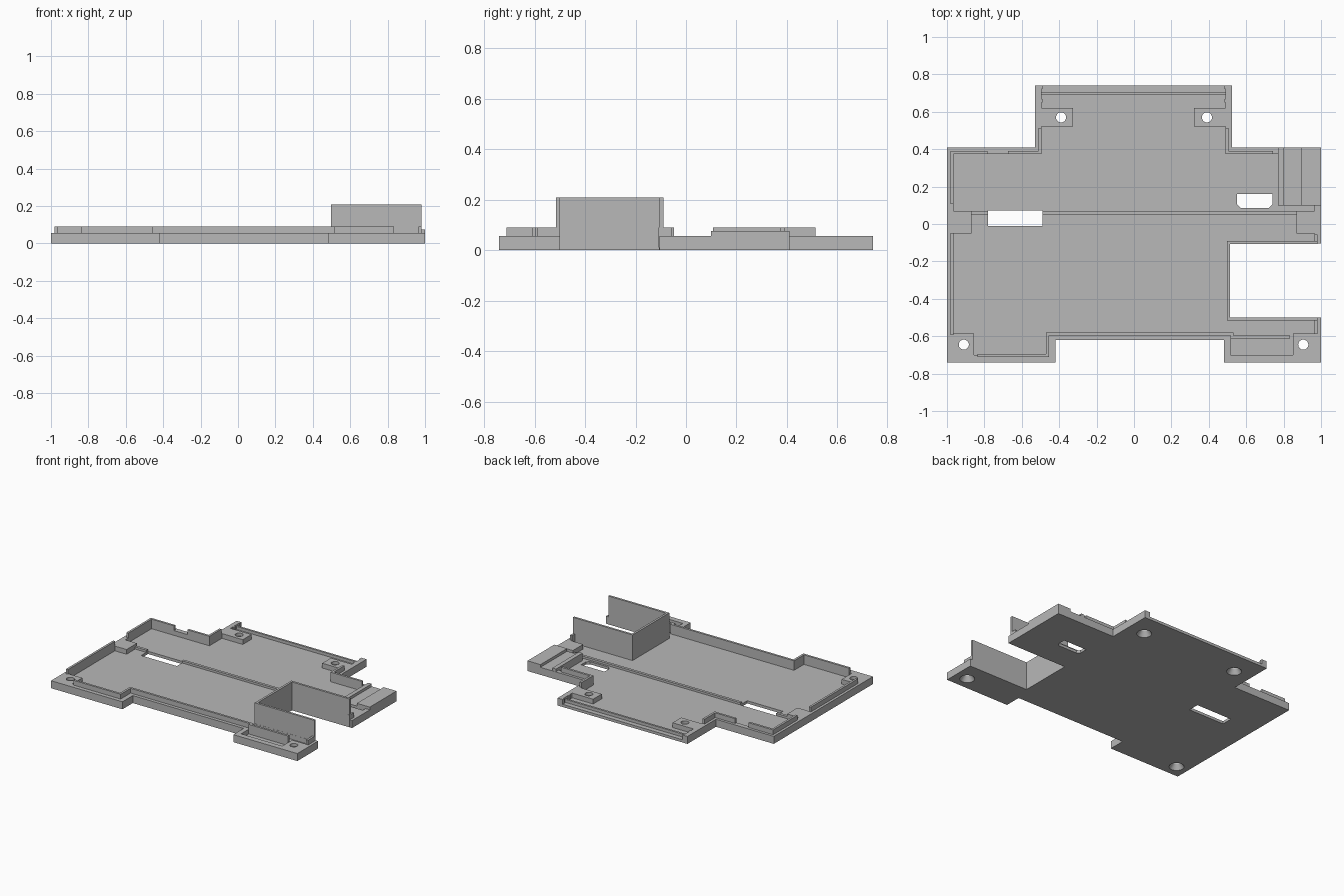
import bpy
import bmesh
import math

cube = bpy.data.objects.get("Cube")
if cube:
    bpy.data.objects.remove(cube, do_unlink=True)

FLOOR, RIM, LIP, TALL = 0.02, 0.055, 0.09, 0.208

grey = bpy.data.materials.new("plain grey")
grey.use_nodes = True
grey.diffuse_color = (0.48, 0.48, 0.48, 1)
grey.node_tree.nodes["Principled BSDF"].inputs["Base Color"].default_value = grey.diffuse_color


def finish(name, bm):
    """Turn a bmesh into a named grey object."""
    bmesh.ops.recalc_face_normals(bm, faces=bm.faces)
    mesh = bpy.data.meshes.new(name)
    bm.to_mesh(mesh)
    bm.free()
    mesh.materials.append(grey)
    obj = bpy.data.objects.new(name, mesh)
    bpy.context.collection.objects.link(obj)
    return obj


def add_prism(bm, points, bottom, top):
    face = bm.faces.new([bm.verts.new((x, y, bottom)) for x, y in points])
    moved = bmesh.ops.extrude_face_region(bm, geom=[face])["geom"]
    for item in moved:
        if isinstance(item, bmesh.types.BMVert):
            item.co.z = top


def rectangle(x0, x1, y0, y1):
    return [(x0, y0), (x1, y0), (x1, y1), (x0, y1)]


def prism(name, points, bottom, top):
    bm = bmesh.new()
    add_prism(bm, points, bottom, top)
    return finish(name, bm)


def box(name, x0, x1, y0, y1, top, bottom=0.01):
    return prism(name, rectangle(x0, x1, y0, y1), bottom, top)


def strip(name, path, width, top, bottom=0.01):
    """Thin upright wall following a right-angled path."""
    bm = bmesh.new()
    half = width / 2
    for (ax, ay), (bx, by) in zip(path, path[1:]):
        add_prism(bm, rectangle(min(ax, bx) - half, max(ax, bx) + half,
                                min(ay, by) - half, max(ay, by) + half), bottom, top)
    return finish(name, bm)


def cut(targets, cutter):
    """Subtract a helper solid from the targets, then drop it."""
    cutter.hide_render = True
    for obj in targets:
        mod = obj.modifiers.new("cut", "BOOLEAN")
        mod.operation = "DIFFERENCE"
        mod.solver = "EXACT"
        mod.object = cutter
        bpy.context.view_layer.objects.active = obj
        bpy.ops.object.modifier_apply(modifier=mod.name)
    bpy.data.objects.remove(cutter, do_unlink=True)


# Tray body: stepped outline with a shallow recess, open at the rear
outline = [(-1, -.74), (-.42, -.74), (-.42, -.62), (.48, -.62), (.48, -.74), (1, -.74),
           (1, -.5), (.513, -.5), (.513, -.105), (1, -.105), (1, .41), (.525, .41),
           (.525, .74), (-.53, .74), (-.53, .41), (-1, .41)]
recess = [(-.965, -.7), (-.455, -.7), (-.455, -.58), (.515, -.58), (.515, -.7), (.965, -.7),
          (.965, -.517), (.497, -.517), (.497, -.09), (.965, -.09), (.965, .375), (.49, .375),
          (.49, .8), (-.495, .8), (-.495, .375), (-.965, .375)]
tray = prism("tray_body", outline, 0, RIM)
cut([tray], prism("recess_cutter", recess, FLOOR, 1))

# Screw bosses
bosses = [box("front_right_boss", -.995, -.855, -.735, -.585, RIM),
          box("front_left_boss", .85, .995, -.735, -.585, RIM),
          box("rear_right_boss", -.525, -.325, .52, .62, RIM),
          box("rear_left_boss", .32, .52, .52, .62, RIM)]

# Low cross ridge and the blocks at its ends
ridge = box("cross_ridge", -.87, .87, .05, .07, .036)
box("right_ridge_block", -.995, -.87, -.05, .07, RIM)
box("left_ridge_block", .87, .995, -.05, .07, RIM)

# Countersunk screw holes
for boss, (x, y) in zip(bosses, [(-.91, -.645), (.905, -.645), (-.39, .57), (.39, .57)]):
    bm = bmesh.new()
    rings = []
    for radius, z in [(.052, -.01), (.05, 0), (.027, .036), (.027, .2)]:
        rings.append([bm.verts.new((x + radius * math.cos(math.tau * i / 32),
                                    y + radius * math.sin(math.tau * i / 32), z))
                      for i in range(32)])
    for low, high in zip(rings, rings[1:]):
        for i in range(32):
            j = (i + 1) % 32
            bm.faces.new((low[i], low[j], high[j], high[i]))
    bm.faces.new(rings[0])
    bm.faces.new(rings[-1])
    cut([tray, boss], finish("screw_cutter", bm))

# Floor slots
cut([tray, ridge], box("long_slot_cutter", -.78, -.49, -.01, .071, 1, -1))
cut([tray], prism("small_slot_cutter",
                  [(.57, .085), (.72, .085), (.74, .105), (.74, .16), (.55, .16), (.55, .105)],
                  -1, 1))

# Raised inner lip in separate runs
lips = {
    "right_front_lip": [(-.973, -.585), (-.973, -.055)],
    "right_rear_lip": [(-.973, .115), (-.973, .383), (-.79, .383)],
    "right_shoulder_lip": [(-.665, .383), (-.503, .383), (-.503, .505)],
    "left_shoulder_lip": [(.498, .505), (.498, .383), (.735, .383)],
    "front_lip": [(-.83, -.703), (-.463, -.703), (-.463, -.588), (.523, -.588),
                  (.523, -.603), (.825, -.603)],
    "left_front_lip": [(.973, -.58), (.973, -.52)],
    "left_middle_lip": [(.973, -.1), (.973, -.065)],
}
for name, path in lips.items():
    strip(name, path, .016, LIP)

# Tall three-sided wall around the side cutout
strip("cutout_wall", [(.973, -.508), (.505, -.508), (.505, -.098), (.973, -.098)],
      .016, TALL, 0)

# Stepped cable block at the rear left corner
box("cable_block_ridge", .77, .8, .1, .408, .075)
box("cable_block_channel", .8, .895, .1, .408, RIM)
box("cable_block_pad", .895, 1, .1, .41, .075)

# Rear panel rail and its guide teeth
box("rear_rail", -.51, .51, .69, .705, .042)
for side, x in (("right", -.503), ("left", .498)):
    for place, y in (("inner", .66), ("outer", .732)):
        box(f"{side}_{place}_tooth", x - .015, x + .015, y - .01, y + .008, RIM)

# Keep hard edges crisp and the screw holes smooth
bpy.ops.object.select_all(action="DESELECT")
for obj in [tray] + bosses:
    obj.select_set(True)
bpy.context.view_layer.objects.active = tray
bpy.ops.object.shade_smooth_by_angle(angle=math.radians(30))
